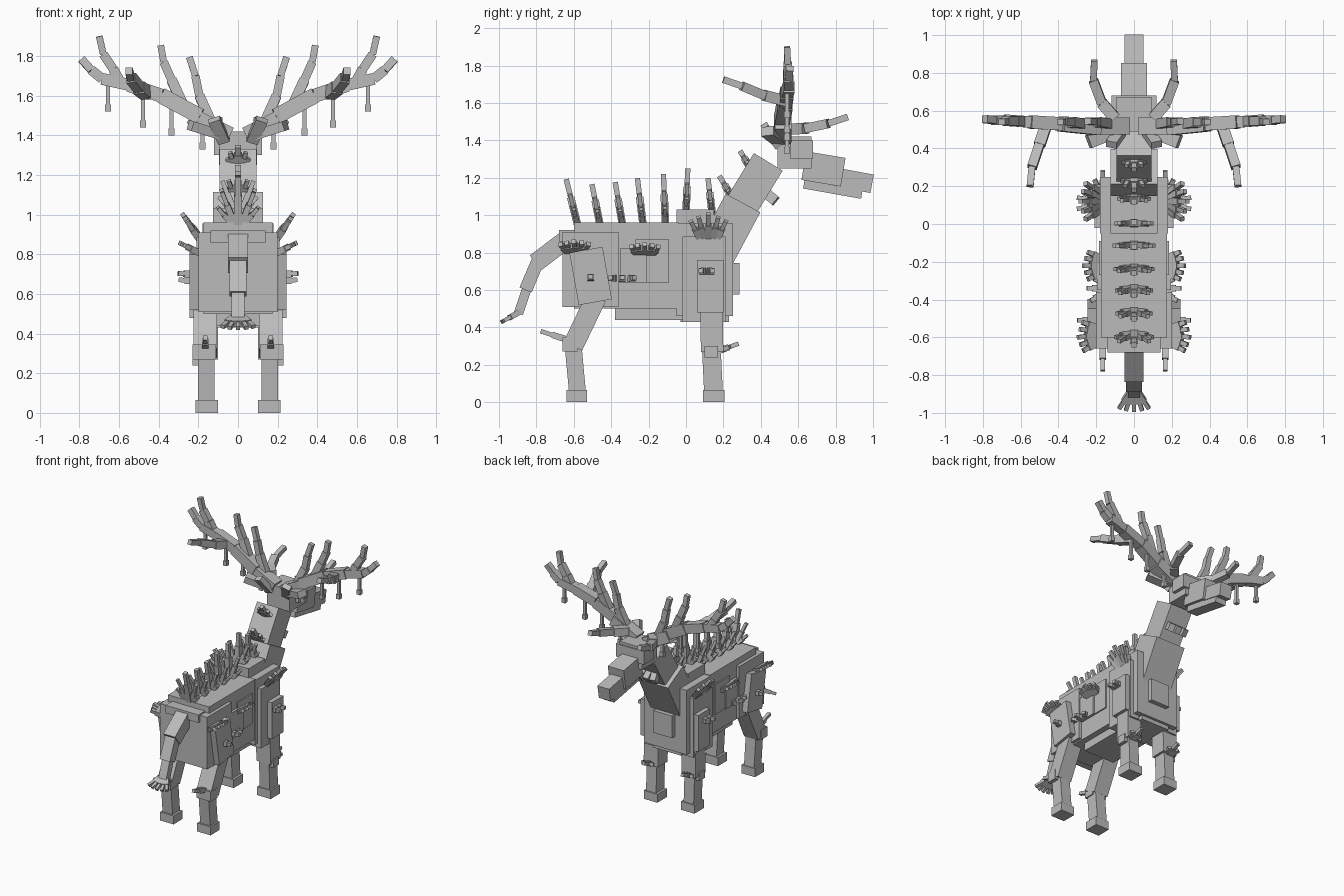
import bpy, bmesh
from math import radians
from mathutils import Matrix, Vector

cube = bpy.data.objects.get("Cube")
if cube:
    bpy.data.objects.remove(cube, do_unlink=True)

grey = bpy.data.materials.new("stone grey")
grey.use_nodes = True
GREY = (0.5, 0.5, 0.5, 1)
grey.diffuse_color = GREY
grey.node_tree.nodes["Principled BSDF"].inputs["Base Color"].default_value = GREY


def finish(name, bm, flip=False):
    if flip:
        bm.transform(Matrix.Diagonal((-1, 1, 1, 1)))
        bmesh.ops.reverse_faces(bm, faces=bm.faces)
    mesh = bpy.data.meshes.new(name)
    bm.to_mesh(mesh)
    bm.free()
    mesh.materials.append(grey)
    bpy.context.collection.objects.link(bpy.data.objects.new(name, mesh))


def add_box(bm, lo, hi):
    lo, hi = Vector(lo), Vector(hi)
    m = Matrix.Translation((lo + hi) / 2) @ Matrix.Diagonal((*(hi - lo), 1))
    bmesh.ops.create_cube(bm, size=1, matrix=m)


def add_beam(bm, a, b, wide, deep):
    """Box running from a to b; wide is measured along x where possible."""
    a, b = Vector(a), Vector(b)
    up = (b - a).normalized()
    ref = Vector((0, 1, 0)) if abs(up.x) > 0.75 else Vector((1, 0, 0))
    side = (ref - up * ref.dot(up)).normalized()
    rot = Matrix((side, up.cross(side), up)).transposed().to_4x4()
    size = Matrix.Diagonal((wide, deep, (b - a).length, 1))
    bmesh.ops.create_cube(bm, size=1, matrix=Matrix.Translation((a + b) / 2) @ rot @ size)


def add_chain(bm, points, widths):
    for a, b, w in zip(points, points[1:], widths):
        add_beam(bm, a, b, w, w)


def add_shoot(bm, base, direction, length, w=0.034):
    base, d = Vector(base), Vector(direction).normalized() * length
    add_beam(bm, base, base + d * 0.6, w, w)
    add_beam(bm, base + d * 0.55, base + d, w * 0.7, w * 0.7)


def build(name, fill, both=False):
    for suffix, flip in ((("_left", False), ("_right", True)) if both else (("", False),)):
        bm = bmesh.new()
        fill(bm)
        finish(name + suffix, bm, flip)


def box(name, lo, hi, both=False):
    build(name, lambda bm: add_box(bm, lo, hi), both)


def beam(name, a, b, wide, deep, both=False):
    build(name, lambda bm: add_beam(bm, a, b, wide, deep), both)


def chain(name, points, widths, both=False):
    build(name, lambda bm: add_chain(bm, points, widths), both)


# Torso
box("pelvis", (-.2, -.66, .51), (.2, -.36, .91))
box("barrel", (-.175, -.6, .5), (.175, -.04, .96))
box("belly_plate", (-.13, -.38, .44), (.13, .01, .51))
box("chest", (-.18, -.05, .46), (.18, .25, .955))
box("withers", (-.125, -.05, .9), (.125, .15, 1.03))
box("breast_plate", (-.08, .24, .575), (.08, .285, .745))
box("brisket", (-.12, -.03, .43), (.12, .23, .47))
box("rump_plate", (-.14, -.68, .86), (.14, -.42, .92))
box("shoulder", (.13, -.02, .43), (.21, .21, .885), True)
box("shoulder_plate", (.2, .06, .48), (.245, .2, .76), True)
box("rear_flank_plate", (.15, -.35, .64), (.195, -.21, .825), True)
box("front_flank_plate", (.15, -.27, .64), (.185, -.09, .87), True)

# Neck and head
beam("lower_neck", (0, .12, .72), (0, .305, 1.065), .25, .21)
beam("upper_neck", (0, .29, 1.04), (0, .44, 1.285), .185, .18)
box("head", (-.095, .49, 1.25), (.095, .67, 1.42))
box("brow", (-.12, .56, 1.3), (.12, .68, 1.4))
beam("snout", (0, .63, 1.265), (0, .84, 1.23), .135, .155)
beam("nose", (0, .82, 1.2), (0, .995, 1.168), .1, .1)
beam("jaw", (0, .63, 1.165), (0, .94, 1.11), .09, .045)
beam("ear", (.08, .5, 1.4), (.24, .435, 1.45), .07, .05, True)
beam("ear_base", (.07, .49, 1.37), (.12, .42, 1.48), .06, .04, True)


def throat_tuft(bm):
    for x in (-.06, 0, .06):
        add_beam(bm, (x * .6, .39, 1.15), (x, .48, 1.075), .045, .055)


build("throat_tuft", throat_tuft)

# Front legs
beam("front_upper_leg", (.16, .135, .5), (.16, .14, .27), .12, .12, True)
beam("front_lower_leg", (.16, .135, .3), (.16, .147, .05), .085, .1, True)
box("front_knee", (.125, .1, .24), (.23, .17, .3), True)
box("front_hoof", (.1, .09, 0), (.215, .205, .065), True)

# Rear legs
beam("thigh", (.18, -.535, .815), (.18, -.485, .535), .13, .18, True)
beam("rear_shank", (.165, -.48, .56), (.165, -.605, .3), .12, .11, True)
beam("rear_lower_leg", (.16, -.605, .32), (.16, -.58, .05), .085, .09, True)
box("hock", (.11, -.66, .27), (.23, -.58, .345), True)
box("rear_hoof", (.1, -.64, 0), (.215, -.53, .065), True)

# Tail
beam("tail_root", (0, -.64, .87), (0, -.805, .745), .1, .1)
beam("tail_middle", (0, -.79, .76), (0, -.858, .6), .085, .07)
beam("tail_lower", (0, -.85, .61), (0, -.895, .475), .065, .05)


def tail_tuft(bm):
    for x in (-.6, -.3, 0, .3, .6):
        add_shoot(bm, (x * .03, -.885, .485), (x, -.9, -.5), .12, .03)


build("tail_tuft", tail_tuft)

# Row of crest spikes along the back: y, base height, length, backward lean
crest = [(-.58, .95, .25, -.25), (-.46, .95, .22, -.2), (-.34, .95, .23, -.17),
         (-.23, .95, .25, -.12), (-.11, .95, .27, -.04), (0, 1.01, .24, .04),
         (.14, 1.01, .19, -.12), (.25, 1.09, .14, -.6), (.345, 1.25, .11, -.6)]


def crest_group(y, z, length, lean):
    def fill(bm):
        add_shoot(bm, (0, y, z), (0, lean, 1), length, .04)
        for x in (-1, 1):
            add_shoot(bm, (x * .015, y, z), (x * .4, lean, 1), length * .72, .03)
            add_shoot(bm, (x * .025, y, z), (x * .9, lean, 1), length * .45, .028)
    return fill


for i, group in enumerate(crest):
    build(f"crest_spikes_{i + 1}", crest_group(*group))


# Fanned shoots on the flanks
def fan(base, direction, length, spreads):
    def fill(bm):
        for s in spreads:
            start = Vector(base) + Vector((0, s * .08, 0))
            add_shoot(bm, start, Vector(direction) + Vector((0, s, 0)), length * (1 - abs(s) * .4))
    return fill


THREE = (-.5, 0, .5)
FIVE = (-.5, -.25, 0, .25, .5)
build("shoulder_shoots", fan((.18, .12, .86), (.7, 0, 1), .18, FIVE), True)
build("thigh_shoots", fan((.2, -.59, .81), (1, -.1, .5), .11, FIVE), True)
build("flank_shoots", fan((.18, -.22, .8), (1, 0, .5), .1, FIVE), True)
build("flank_low_shoots", fan((.18, -.34, .66), (1, 0, .1), .07, THREE), True)
build("thigh_low_shoots", fan((.23, -.51, .665), (1, 0, .1), .07, (0,)), True)
build("shoulder_low_shoots", fan((.23, .11, .7), (1, 0, .05), .08, (-.2, .2)), True)
build("hock_shoot", lambda bm: add_shoot(bm, (.165, -.62, .33), (0, -.95, .3), .165), True)


def knee_shoots(bm):
    for x, length in ((-.4, .09), (0, .14), (.5, .1)):
        add_shoot(bm, (.165, .15, .265), (x, .95, .35), length)


build("knee_shoots", knee_shoots, True)

# Antlers
beam("antler_base", (.04, .52, 1.4), (.24, .52, 1.5), .09, .085, True)
chain("antler_beam", [(.19, .51, 1.495), (.385, .53, 1.6), (.55, .54, 1.655),
                      (.685, .55, 1.685), (.74, .55, 1.73), (.79, .555, 1.785)],
      (.08, .07, .06, .05, .04), True)
chain("brow_tine", [(.1, .56, 1.46), (.17, .64, 1.465), (.215, .76, 1.49), (.21, .865, 1.525)],
      (.06, .05, .035), True)
chain("inner_tine", [(.14, .53, 1.48), (.195, .54, 1.6), (.215, .54, 1.7), (.245, .545, 1.795)],
      (.05, .042, .034), True)
chain("middle_tine", [(.28, .53, 1.56), (.335, .54, 1.68), (.375, .54, 1.77), (.39, .54, 1.855)],
      (.052, .044, .034), True)
chain("outer_tine", [(.59, .545, 1.66), (.63, .545, 1.735), (.68, .545, 1.81), (.7, .54, 1.9)],
      (.052, .046, .034), True)
chain("rear_tine", [(.46, .54, 1.61), (.5, .42, 1.64), (.54, .3, 1.69), (.55, .2, 1.725)],
      (.06, .05, .036), True)


# Hanging moss under the antlers: x, top, bottom
def moss(bm):
    for x, top, bottom in ((.18, 1.48, 1.33), (.335, 1.57, 1.4), (.48, 1.62, 1.44), (.655, 1.67, 1.52)):
        add_beam(bm, (x, .54, top), (x, .54, bottom), .02, .02)
        add_beam(bm, (x, .54, bottom + .035), (x, .54, bottom), .03, .03)


build("antler_moss", moss, True)
